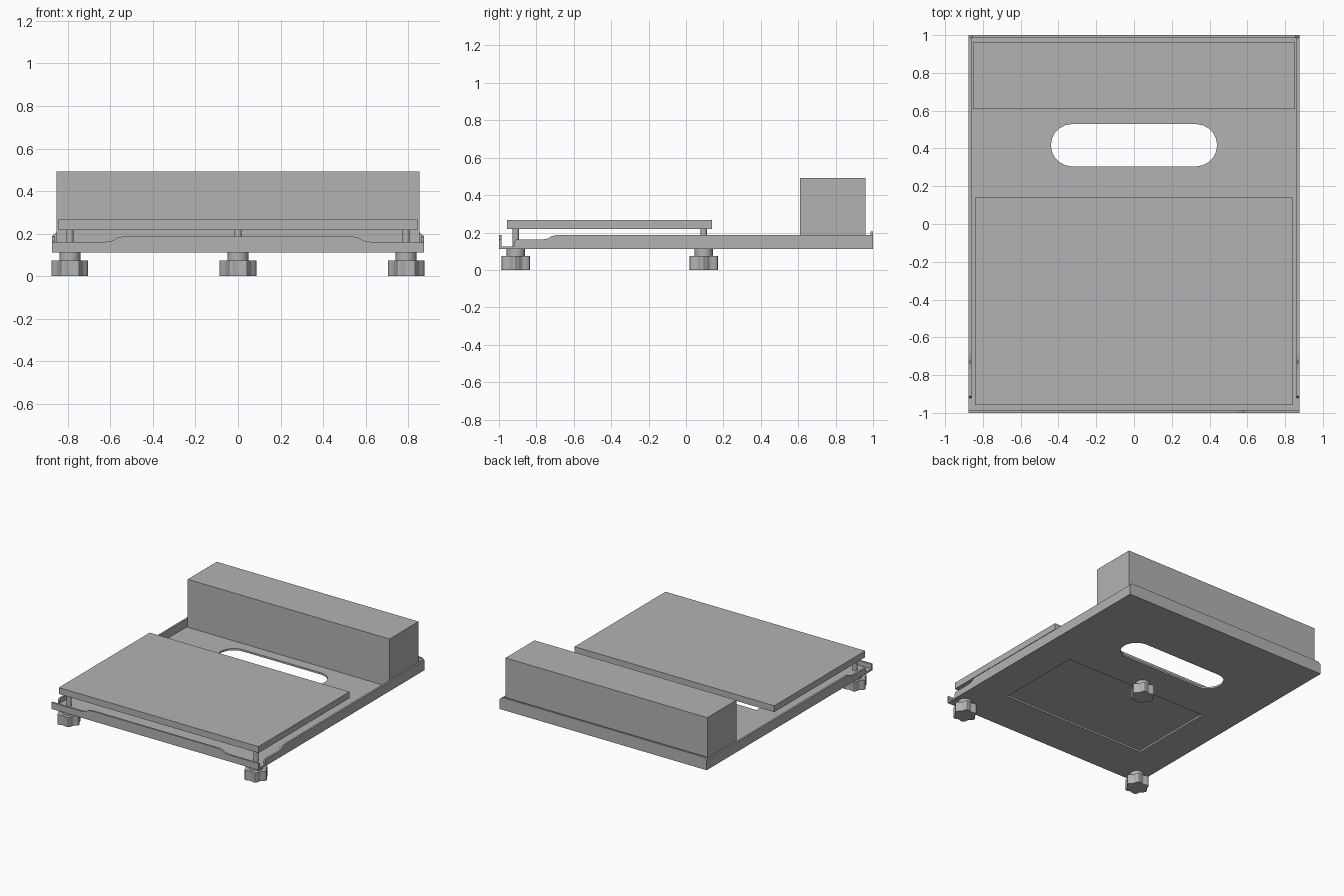
import bpy, bmesh
from math import pi, cos, sin
from mathutils import Matrix

if "Cube" in bpy.data.objects:
    bpy.data.objects.remove(bpy.data.objects["Cube"], do_unlink=True)

GREY = (0.45, 0.45, 0.45, 1)
grey = bpy.data.materials.new("plain grey")
grey.use_nodes = True
grey.diffuse_color = GREY
grey.node_tree.nodes["Principled BSDF"].inputs["Base Color"].default_value = GREY

# Axes for outlines drawn flat, in the x-z plane, and in the y-z plane
FLAT = Matrix.Identity(4)
FACING_Y = Matrix(((1, 0, 0, 0), (0, 0, 1, 0), (0, 1, 0, 0), (0, 0, 0, 1)))
FACING_X = Matrix(((0, 0, 1, 0), (1, 0, 0, 0), (0, 1, 0, 0), (0, 0, 0, 1)))


def prism(name, loops, low, high, axes=FLAT, smooth=False):
    """Extrude an outline, with any further loops as holes, from low to high."""
    curve = bpy.data.curves.new(name + "_outline", "CURVE")
    curve.dimensions = "2D"
    curve.fill_mode = "BOTH"
    curve.extrude = (high - low) / 2
    for loop in loops:
        spline = curve.splines.new("POLY")
        spline.points.add(len(loop) - 1)
        for point, (u, v) in zip(spline.points, loop):
            point.co = (u, v, 0, 1)
        spline.use_cyclic_u = True
    source = bpy.data.objects.new(name + "_source", curve)
    bpy.context.collection.objects.link(source)
    bpy.context.view_layer.update()
    graph = bpy.context.evaluated_depsgraph_get()
    mesh = bpy.data.meshes.new_from_object(source.evaluated_get(graph))
    bpy.data.objects.remove(source, do_unlink=True)
    mesh.transform(axes @ Matrix.Translation((0, 0, (low + high) / 2)))
    bm = bmesh.new()
    bm.from_mesh(mesh)
    bmesh.ops.remove_doubles(bm, verts=bm.verts, dist=0.0001)
    bmesh.ops.recalc_face_normals(bm, faces=bm.faces)
    bm.to_mesh(mesh)
    bm.free()
    mesh.name = name
    mesh.materials.clear()
    mesh.materials.append(grey)
    obj = bpy.data.objects.new(name, mesh)
    bpy.context.collection.objects.link(obj)
    for poly in mesh.polygons:
        poly.use_smooth = False
    if smooth:
        bpy.ops.object.select_all(action="DESELECT")
        obj.select_set(True)
        bpy.context.view_layer.objects.active = obj
        bpy.ops.object.shade_smooth_by_angle(angle=pi / 6)
    return obj


def rect(u0, u1, v0, v1):
    return [(u0, v0), (u1, v0), (u1, v1), (u0, v1)]


def ring(x, y, radius, count=24, wave=0, lobes=0):
    angles = [2 * pi * i / count for i in range(count)]
    return [(x + (radius + wave * cos(lobes * a)) * cos(a),
             y + (radius + wave * cos(lobes * a)) * sin(a)) for a in angles]


def slot(half_length, y, radius, steps=10):
    reach = half_length - radius
    return [(side * (reach + radius * sin(pi * i / steps)), y - side * radius * cos(pi * i / steps))
            for side in (1, -1) for i in range(steps + 1)]


# Sheet tray: floor with a handle slot and a rectangular window
W, SHEET, BASE = 0.875, 0.014, 0.112
FLOOR = BASE + SHEET
prism("tray_floor", [rect(-W, W, -0.995, 0.995), slot(0.44, 0.417, 0.112),
                     rect(-0.61, 0.61, -0.66, 0.02)], BASE, FLOOR)

# Front lip, raised in the middle
half = [(W, BASE), (W, 0.162), (0.62, 0.162), (0.59, 0.167), (0.57, 0.18), (0.54, 0.187)]
prism("front_lip", [half + [(-x, z) for x, z in reversed(half)]], -1, -1 + SHEET, FACING_Y)

# Side lips, lowered near the front corners
side = [(-0.92, BASE), (1, BASE), (1, 0.187), (-0.69, 0.187), (-0.72, 0.18),
        (-0.74, 0.167), (-0.77, 0.162), (-0.91, 0.162), (-0.92, 0.15)]
for label, a, b in (("left", W - SHEET, W), ("right", -W, SHEET - W)):
    prism(label + "_side_lip", [side], a, b, FACING_X)

# Back lip with clipped ends
prism("back_lip", [[(-W, BASE), (W, BASE), (W, 0.187), (W - 0.02, 0.205),
                    (0.02 - W, 0.205), (-W, 0.187)]], 1 - SHEET, 1, FACING_Y)

# Rear housing and raised platform
prism("rear_housing", [rect(-0.852, 0.852, 0.61, 0.96)], FLOOR, 0.492)
prism("platform", [rect(-0.843, 0.843, -0.957, 0.14)], 0.218, 0.267)

# Three levelling feet: post, collar and lobed knob
for label, x, y in (("front_left", 0.79, -0.91), ("front_right", -0.79, -0.91),
                    ("rear_middle", 0, 0.095)):
    prism(label + "_post", [ring(x, y, 0.017)], 0.1, 0.22, smooth=True)
    prism(label + "_collar", [ring(x, y, 0.049)], 0.07, BASE, smooth=True)
    prism(label + "_knob", [ring(x, y, 0.077, 48, 0.009, 6)], 0, 0.074, smooth=True)
